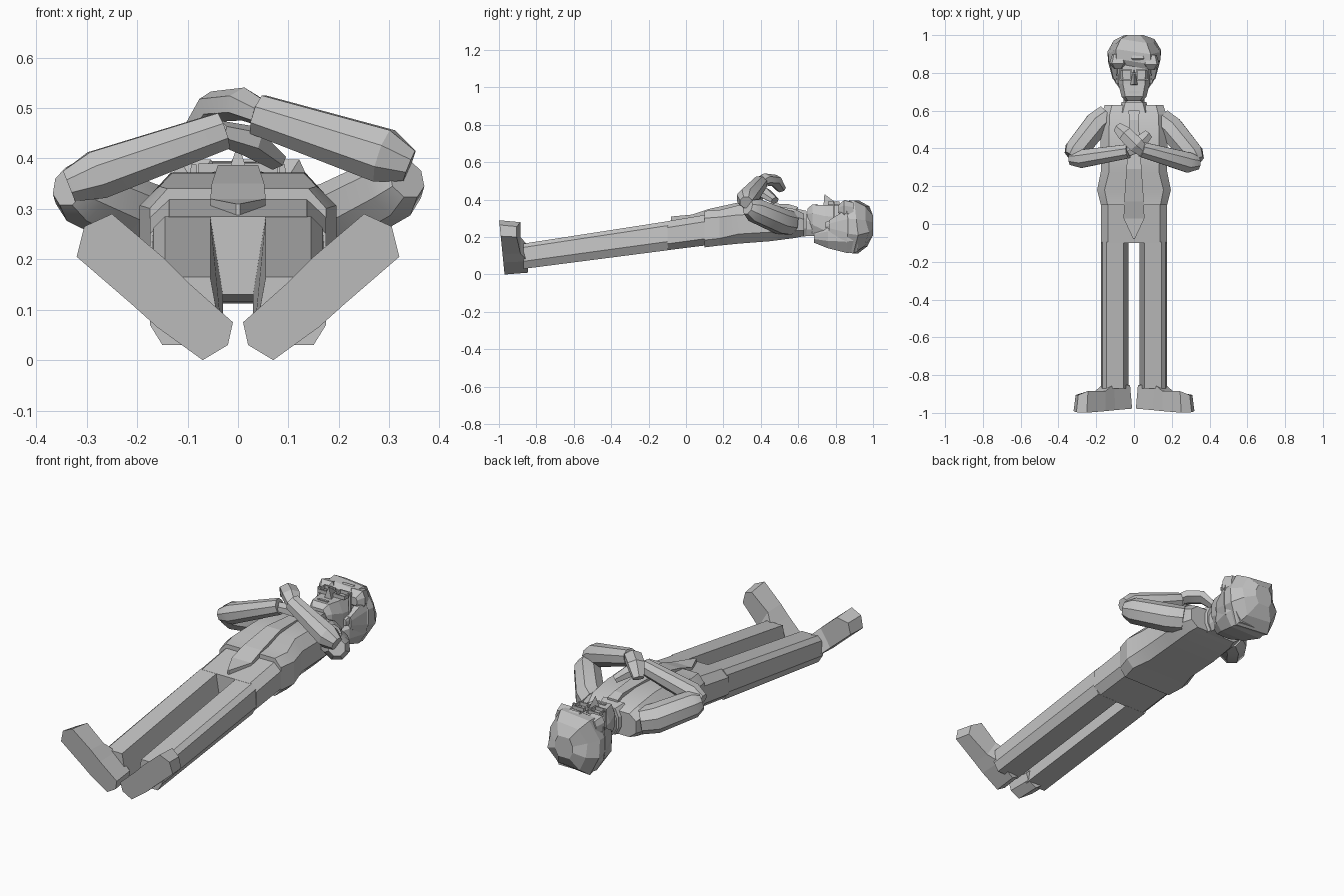
import bpy, bmesh, math
from mathutils import Vector

cube = bpy.data.objects.get("Cube")
if cube:
    bpy.data.objects.remove(cube)

GREY = 0.55
mat = bpy.data.materials.new("plain_grey")
mat.use_nodes = True
mat.diffuse_color = (GREY, GREY, GREY, 1)
mat.node_tree.nodes["Principled BSDF"].inputs["Base Color"].default_value = (GREY, GREY, GREY, 1)


def finish(name, bm, smooth=None):
    bmesh.ops.recalc_face_normals(bm, faces=bm.faces)
    mesh = bpy.data.meshes.new(name)
    bm.to_mesh(mesh)
    bm.free()
    mesh.materials.append(mat)
    obj = bpy.data.objects.new(name, mesh)
    bpy.context.collection.objects.link(obj)
    if smooth:
        bpy.ops.object.select_all(action='DESELECT')
        obj.select_set(True)
        bpy.context.view_layer.objects.active = obj
        bpy.ops.object.shade_smooth_by_angle(angle=math.radians(smooth))
    return obj


def loft(name, rings, smooth=None):
    """Skin a closed body over rings with equal point counts."""
    bm = bmesh.new()
    loops = [[bm.verts.new(p) for p in ring] for ring in rings]
    n = len(loops[0])
    for a, b in zip(loops, loops[1:]):
        for i in range(n):
            j = (i + 1) % n
            bm.faces.new((a[i], a[j], b[j], b[i]))
    bm.faces.new(loops[0])
    bm.faces.new(loops[-1])
    return finish(name, bm, smooth)


def section(y, w, low, high, cut=0.3, cx=0.0):
    """Chamfered box outline across the body axis."""
    c, d = w * cut, (high - low) * cut
    pts = [(w, low + d), (w, high - d), (w - c, high), (c - w, high),
           (-w, high - d), (-w, low + d), (c - w, low), (w - c, low)]
    return [(cx + x, y, z) for x, z in pts]


def tube(name, path, sides=8, flat=1.0, smooth=28):
    """Limb along a path of (x, y, z, radius)."""
    pts = [Vector(p[:3]) for p in path]
    rings = []
    for i, p in enumerate(pts):
        t = (pts[min(i + 1, len(pts) - 1)] - pts[max(i - 1, 0)]).normalized()
        side = t.cross(Vector((0, 0, 1))).normalized()
        up = side.cross(t)
        r = path[i][3]
        angles = [2 * math.pi * (k + 0.5) / sides for k in range(sides)]
        rings.append([p + r * (math.cos(a) * side + flat * math.sin(a) * up) for a in angles])
    return loft(name, rings, smooth)


def plate(name, rows, thick):
    """Strip lying on the front of the body: rows of (y, half width, z)."""
    loft(name, [[(-w, y, z - thick), (w, y, z - thick), (w, y, z), (-w, y, z)]
                for y, w, z in rows])


# Trousers
loft("pelvis", [section(-0.10, 0.175, 0.13, 0.285, 0.22),
                section(0.14, 0.175, 0.16, 0.325, 0.22)])


def leg_ring(s, y, low, high):
    h = high - low
    pts = [(0.03, low), (0.055, high), (0.145, high), (0.168, high - 0.15 * h),
           (0.175, low + 0.3 * h), (0.15, low)]
    return [(s * x, y, z) for x, z in pts]


# Foot outline on the sole, with the height of the upper above it
SOLE = [(0.01, 0.075, -0.855), (0.02, 0.03, -0.85), (0.07, 0.0, -0.845),
        (0.16, 0.065, -0.845), (0.21, 0.11, -0.885), (0.32, 0.205, -0.905),
        (0.305, 0.265, -0.905), (0.25, 0.29, -0.885), (0.15, 0.205, -0.885),
        (0.10, 0.155, -0.845)]


def foot(name, s):
    bm = bmesh.new()
    low = [bm.verts.new((s * x, -0.97 - 0.1 * z, z)) for x, z, y in SOLE]
    cx, cz = 0.16, 0.14
    high = [bm.verts.new((s * (cx + (x - cx) * 0.93), y, cz + (z - cz) * 0.93)) for x, z, y in SOLE]
    n = len(SOLE)
    for i in range(n):
        j = (i + 1) % n
        bm.faces.new((low[i], low[j], high[j], high[i]))
    bm.faces.new(low)
    for part in ((0, 1, 2, 3, 9), (3, 4, 8, 9), (4, 5, 6, 7, 8)):
        bm.faces.new([high[i] for i in part])
    finish(name, bm)


for side, s in (("left", 1), ("right", -1)):
    loft(side + "_leg", [leg_ring(s, -0.87, 0.03, 0.165), leg_ring(s, -0.095, 0.13, 0.285)])
    foot(side + "_foot", s)

# Shirt, flaring at the hem
loft("shirt", [section(0.10, 0.175, 0.145, 0.34, 0.2),
               section(0.18, 0.195, 0.155, 0.345, 0.2),
               section(0.28, 0.175, 0.165, 0.37, 0.25),
               section(0.45, 0.178, 0.178, 0.372, 0.25),
               section(0.58, 0.172, 0.195, 0.35, 0.25),
               section(0.63, 0.155, 0.205, 0.325, 0.25)], 20)
plate("tie", [(-0.08, 0.004, 0.31), (0.03, 0.055, 0.32), (0.12, 0.052, 0.35),
              (0.29, 0.04, 0.387), (0.55, 0.024, 0.376), (0.6, 0.03, 0.36)], 0.025)
loft("collar", [section(0.59, 0.085, 0.2, 0.352), section(0.645, 0.065, 0.205, 0.34)])
loft("neck", [section(0.6, 0.055, 0.205, 0.32), section(0.70, 0.055, 0.205, 0.32)])

# Folded arms
tube("left_upper_arm", [(0.14, 0.55, 0.275, 0.068), (0.195, 0.505, 0.285, 0.072),
                        (0.31, 0.365, 0.345, 0.066), (0.335, 0.33, 0.36, 0.042)])
tube("left_forearm", [(0.34, 0.322, 0.385, 0.035), (0.29, 0.325, 0.405, 0.058),
                      (0.04, 0.395, 0.487, 0.043)])
tube("left_hand", [(0.05, 0.385, 0.488, 0.036), (0.01, 0.42, 0.508, 0.047),
                   (-0.045, 0.475, 0.503, 0.046), (-0.085, 0.51, 0.455, 0.03)], 6, 0.7)
tube("right_upper_arm", [(-0.14, 0.575, 0.275, 0.065), (-0.195, 0.53, 0.285, 0.072),
                         (-0.31, 0.385, 0.335, 0.066), (-0.335, 0.355, 0.345, 0.042)])
tube("right_forearm", [(-0.335, 0.345, 0.345, 0.035), (-0.28, 0.345, 0.367, 0.052),
                       (-0.03, 0.385, 0.455, 0.04)])
tube("right_hand", [(-0.04, 0.383, 0.452, 0.034), (0.02, 0.42, 0.435, 0.045),
                    (0.075, 0.475, 0.395, 0.028)], 6, 0.7)

# Head
loft("face", [section(0.65, 0.045, 0.26, 0.352), section(0.675, 0.066, 0.22, 0.374),
              section(0.74, 0.083, 0.18, 0.37), section(0.83, 0.088, 0.16, 0.368),
              section(0.90, 0.088, 0.16, 0.36)])
bm = bmesh.new()
nose = [bm.verts.new(p) for p in
        ((-0.022, 0.735, 0.365), (0.022, 0.735, 0.365), (0, 0.82, 0.37), (0, 0.74, 0.43))]
for tri in ((0, 1, 3), (1, 2, 3), (2, 0, 3), (0, 2, 1)):
    bm.faces.new([nose[i] for i in tri])
finish("nose", bm)
plate("mouth", [(0.692, 0.028, 0.378), (0.704, 0.028, 0.378)], 0.009)


def frame(name, cx, cy, w, h, bar):
    """Rectangular spectacle rim."""
    bm = bmesh.new()
    corners = [(-1, -1), (1, -1), (1, 1), (-1, 1)]
    grid = [[bm.verts.new((cx + i * (w - o), cy + j * (h - o), z)) for i, j in corners]
            for o, z in ((0, 0.372), (0, 0.39), (bar, 0.39), (bar, 0.372))]
    for a, b in zip(grid, grid[1:] + grid[:1]):
        for i in range(4):
            j = (i + 1) % 4
            bm.faces.new((a[i], a[j], b[j], b[i]))
    finish(name, bm)


for side, s in (("left", 1), ("right", -1)):
    frame(side + "_rim", s * 0.045, 0.79, 0.033, 0.03, 0.007)
    loft(side + "_ear", [section(0.745, 0.01, 0.25, 0.28, 0.3, s * 0.088),
                         section(0.80, 0.018, 0.24, 0.30, 0.3, s * 0.095)])
    loft(side + "_temple", [section(0.785, 0.006, 0.26, 0.388, 0.1, s * 0.088),
                            section(0.795, 0.006, 0.26, 0.388, 0.1, s * 0.088)])
plate("rim_bridge", [(0.795, 0.014, 0.39), (0.803, 0.014, 0.39)], 0.015)

# Hair in faceted masses
loft("hair_back", [section(0.685, 0.055, 0.17, 0.235), section(0.76, 0.105, 0.14, 0.27),
                   section(0.86, 0.13, 0.115, 0.32), section(0.92, 0.12, 0.12, 0.33)])
crown = loft("hair_crown", [section(0.835, 0.115, 0.15, 0.375, 0.35),
                            section(0.86, 0.138, 0.125, 0.392, 0.35),
                            section(0.91, 0.14, 0.112, 0.395, 0.35),
                            section(0.965, 0.105, 0.15, 0.365, 0.35),
                            section(1.0, 0.05, 0.21, 0.315, 0.35)])
# Uneven tufts around the crown
for i, v in enumerate(crown.data.vertices):
    if v.co.y < 0.99:
        k = 0.04 * math.sin(i * 2.4)
        v.co.x *= 1 + k
        v.co.y += 0.4 * k
for i, (x, y) in enumerate([(-0.085, 0.85), (0.02, 0.875), (0.09, 0.845)]):
    loft("fringe_%d" % i, [section(y - 0.03, 0.02, 0.33, 0.37, 0.3, x),
                           section(y, 0.045, 0.30, 0.398, 0.3, x),
                           section(y + 0.05, 0.03, 0.30, 0.385, 0.3, x)])
for s in (-1, 1):
    loft("sideburn", [section(0.765, 0.012, 0.23, 0.29, 0.3, s * 0.1),
                      section(0.86, 0.03, 0.17, 0.35, 0.3, s * 0.108)])
